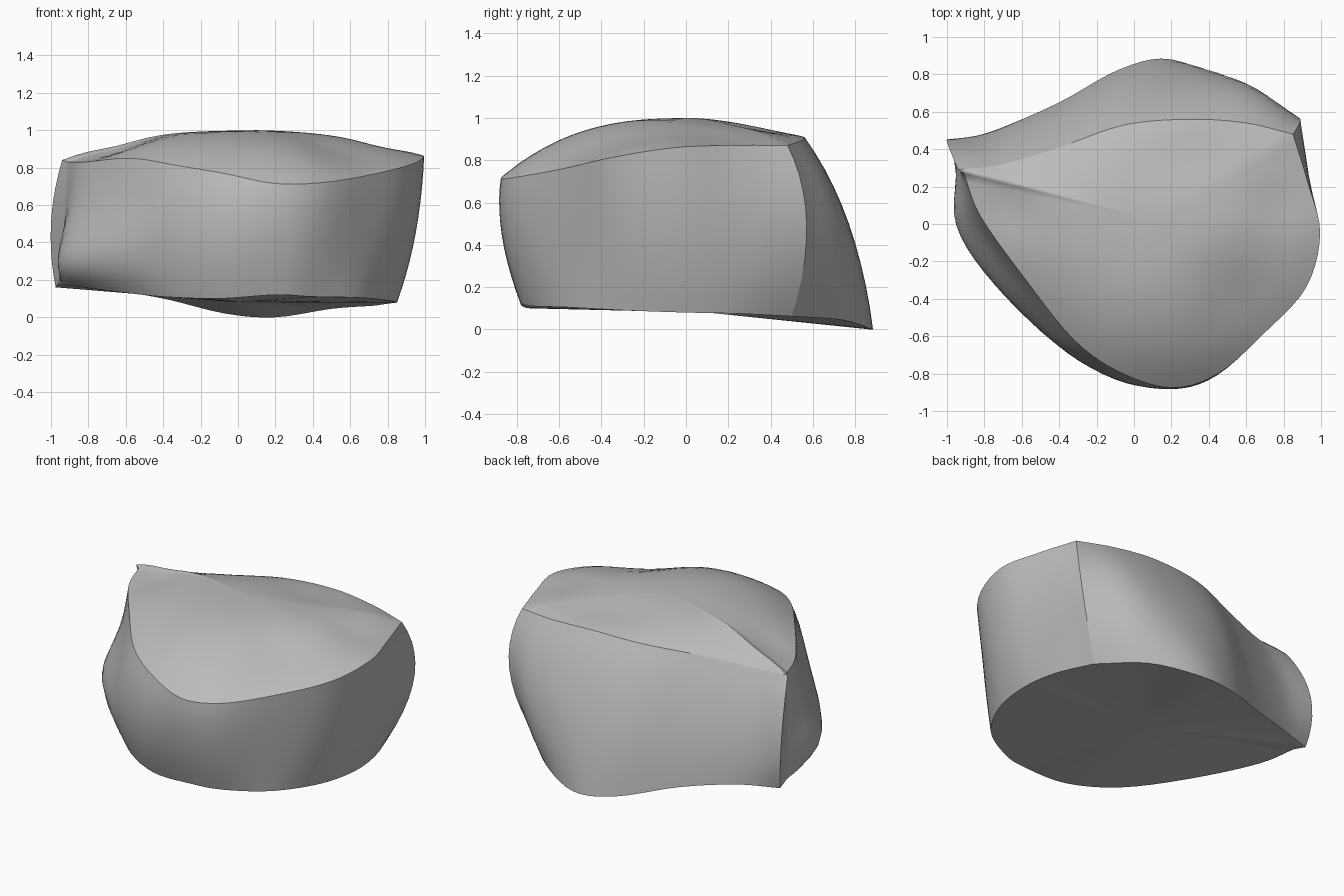
import bpy
import bmesh
import math
from mathutils import Vector

cube = bpy.data.objects.get("Cube")
if cube:
    bpy.data.objects.remove(cube, do_unlink=True)

# Matching control points on three levels, counter-clockwise from the left tip
RIM = [(-.91, .27, .83), (-.82, .04, .83), (-.57, -.31, .85), (-.32, -.62, .81),
       (-.08, -.79, .77), (.2, -.875, .715), (.45, -.8, .72), (.7, -.58, .76),
       (.92, -.34, .815), (.995, -.05, .86), (.93, .22, .87), (.85, .48, .87),
       (.6, .54, .89), (.3, .56, .91), (-.05, .53, .9), (-.4, .41, .87),
       (-.7, .32, .84), (-.94, .29, .84)]
WAIST = [(-.93, .28, .5), (-.92, 0, .42), (-.72, -.31, .45), (-.42, -.64, .45),
         (-.1, -.83, .45), (.2, -.87, .45), (.43, -.8, .45), (.68, -.57, .45),
         (.88, -.31, .45), (.95, -.03, .45), (.92, .27, .47), (.88, .57, .5),
         (.62, .73, .5), (.3, .77, .5), (-.05, .73, .5), (-.4, .57, .5),
         (-.75, .45, .5), (-1, .44, .5)]
BASE = [(-.96, .33, .18), (-.9, .08, .17), (-.68, -.26, .14), (-.4, -.57, .11),
        (-.1, -.74, .1), (.2, -.78, .12), (.4, -.72, .11), (.64, -.56, .105),
        (.8, -.28, .09), (.85, 0, .08), (.82, .25, .075), (.73, .5, .062),
        (.5, .74, .045), (.2, .88, 0), (-.07, .83, .02), (-.4, .65, .1),
        (-.72, .51, .15), (-.975, .42, .16)]
CORNERS = (0, 11, 17)      # indices of the upright creases
STEPS = 5                  # subdivisions between control points
WALL_ROWS = 10
CROWN_ROWS = 14
PEAK = Vector((.1, .02, 1))
# Hollows in the crown: x, y, radius, depth
HOLLOWS = [(-.73, .06, .18, .06), (.72, -.42, .32, .06), (.3, .45, .36, .035),
           (.85, .1, .2, .04)]
FLARE = Vector((.03, .026, 0))   # pinch above and swell below, near the left tip


def smooth_run(points):
    """Spline through an open run of points, without the last point."""
    padded = [points[0] * 2 - points[1]] + points + [points[-1] * 2 - points[-2]]
    result = []
    for before, start, end, after in zip(padded, padded[1:], padded[2:], padded[3:]):
        for step in range(STEPS):
            t = step / STEPS
            bend = (before * 2 - start * 5 + end * 4 - after) * t * t
            twist = (start * 3 - before - end * 3 + after) * t ** 3
            result.append(start + ((end - before) * t + bend + twist) / 2)
    return result


def outline(rows):
    """Closed outline that keeps its corners sharp."""
    points = [Vector(p) for p in rows]
    front = points[CORNERS[0]:CORNERS[1] + 1]
    back = points[CORNERS[1]:CORNERS[2] + 1]
    return smooth_run(front) + smooth_run(back) + [points[-1]]


def wall_point(column, low, middle, high, t):
    """Curve that passes through the base, waist and rim points."""
    control = middle * 2 - (low + high) / 2
    point = low * (1 - t) ** 2 + control * 2 * t * (1 - t) + high * t * t
    # The wall beside the left tip is hollow above and swells below
    reach = 3 * STEPS
    if column < reach:
        weight = math.sin(math.pi * column / reach)
        point -= FLARE * weight * math.sin(math.tau * t)
    return point


def crown_point(edge, t):
    """Point on the domed top; t runs from the peak to the rim."""
    point = PEAK.lerp(edge, t)
    point.z = PEAK.z + (edge.z - PEAK.z) * t ** 2.7
    for x, y, radius, depth in HOLLOWS:
        distance = math.hypot(point.x - x, point.y - y) / radius
        point.z -= depth * math.exp(-distance ** 2) * math.sin(math.pi * t)
    return point


def bridge(bm, lower, upper):
    count = len(lower)
    for i in range(count):
        j = (i + 1) % count
        bm.faces.new((lower[i], lower[j], upper[j], upper[i]))


def fan(bm, centre, ring, flip):
    for i, vert in enumerate(ring):
        following = ring[(i + 1) % len(ring)]
        pair = (following, vert) if flip else (vert, following)
        bm.faces.new((centre, *pair))


rim, waist, base = outline(RIM), outline(WAIST), outline(BASE)
bm = bmesh.new()


def add_ring(points):
    return [bm.verts.new(p) for p in points]


# Side walls from the base up to the rim
rings = []
for row in range(WALL_ROWS + 1):
    t = row / WALL_ROWS
    levels = enumerate(zip(base, waist, rim))
    rings.append(add_ring(wall_point(i, b, w, r, t) for i, (b, w, r) in levels))

# Domed crown inside the rim
for row in range(1, CROWN_ROWS):
    t = 1 - row / CROWN_ROWS
    rings.append(add_ring(crown_point(edge, t) for edge in rim))
for lower, upper in zip(rings, rings[1:]):
    bridge(bm, lower, upper)
fan(bm, bm.verts.new(PEAK), rings[-1], False)

# Nearly flat underside
underside = Vector((0, .1, .08))
inner = add_ring(underside.lerp(edge, .5) for edge in base)
bridge(bm, inner, rings[0])
fan(bm, bm.verts.new(underside), inner, True)

# Crisp rim, base and upright corners
corner_columns = {0, CORNERS[1] * STEPS, len(rim) - 1}
for ring in (rings[0], rings[WALL_ROWS]):
    for i, vert in enumerate(ring):
        bm.edges.get((vert, ring[i - 1])).smooth = False
for lower, upper in zip(rings[:WALL_ROWS], rings[1:WALL_ROWS + 1]):
    for column in corner_columns:
        bm.edges.get((lower[column], upper[column])).smooth = False
bmesh.ops.recalc_face_normals(bm, faces=bm.faces)
for face in bm.faces:
    face.smooth = True

mesh = bpy.data.meshes.new("stone_body")
bm.to_mesh(mesh)
bm.free()
stone = bpy.data.objects.new("stone_body", mesh)
bpy.context.collection.objects.link(stone)

# Plain grey colour
grey = bpy.data.materials.new("stone_grey")
grey.use_nodes = True
colour = (.5, .5, .5, 1)
grey.diffuse_color = colour
grey.node_tree.nodes["Principled BSDF"].inputs["Base Color"].default_value = colour
mesh.materials.append(grey)
